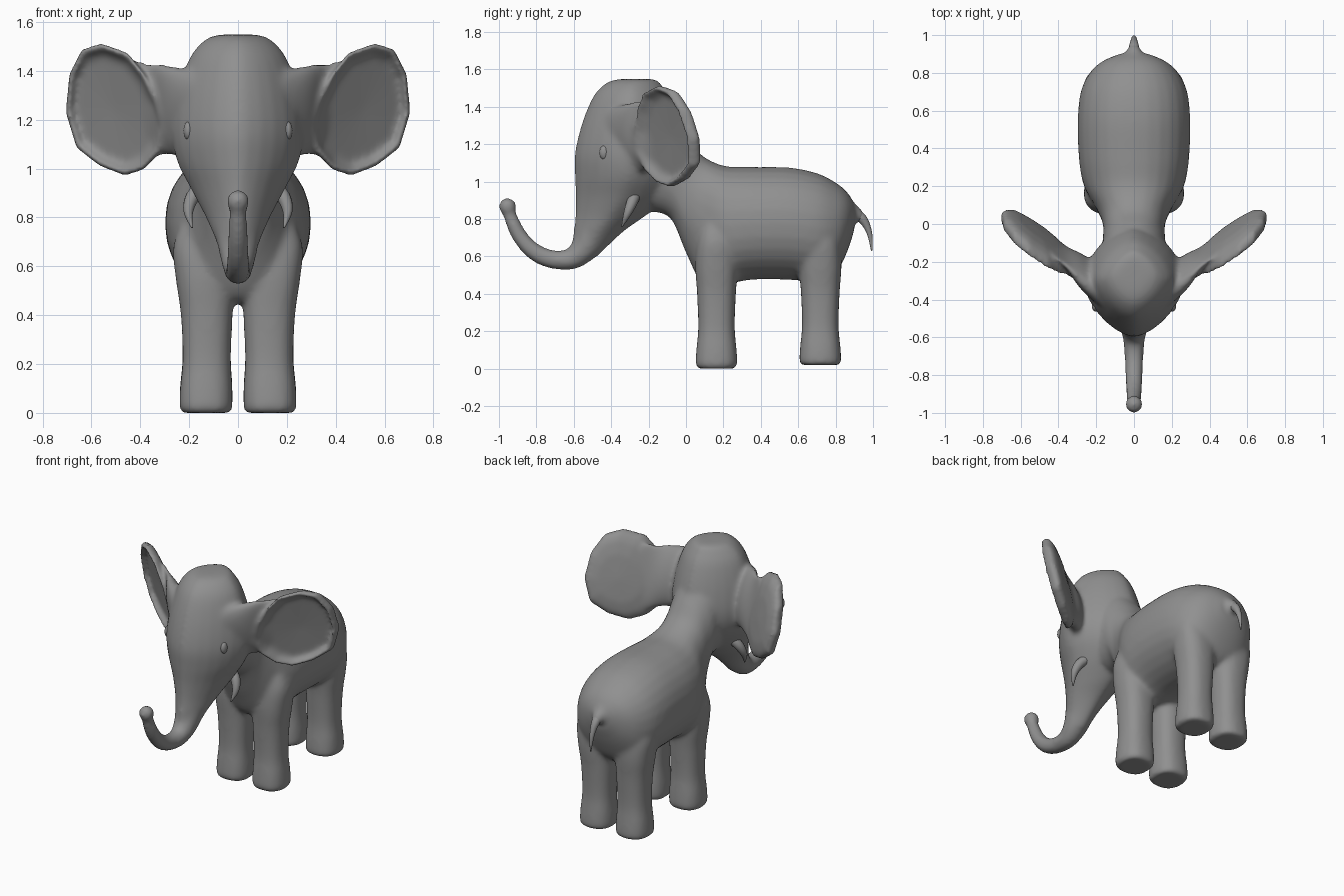
import bpy, bmesh, math
from mathutils import Vector

if "Cube" in bpy.data.objects:
    bpy.data.objects.remove(bpy.data.objects["Cube"])

grey = bpy.data.materials.new("dark_grey")
grey.diffuse_color = (.28, .28, .28, 1)
grey.use_nodes = True
grey.node_tree.nodes["Principled BSDF"].inputs["Base Color"].default_value = grey.diffuse_color


def dense(rows, k=5):
    """Catmull-Rom interpolation of station rows."""
    out = []
    p = [rows[0]] + list(rows) + [rows[-1]]
    for i in range(len(rows) - 1):
        a, b, c, d = p[i:i + 4]
        for j in range(k):
            t = j / k
            out.append([0.5 * (2 * q + (r - o) * t + (2 * o - 5 * q + 4 * r - s) * t * t
                               + (3 * q - o - 3 * r + s) * t ** 3)
                        for o, q, r, s in zip(a, b, c, d)])
    return out + [list(rows[-1])]


def loft(bm, rings):
    """Skin a list of closed rings and cap both ends."""
    part = bmesh.new()
    vr = [[part.verts.new(p) for p in r] for r in rings]
    n = len(vr[0])
    for a, b in zip(vr, vr[1:]):
        for i in range(n):
            j = (i + 1) % n
            part.faces.new((a[i], a[j], b[j], b[i]))
    part.faces.new(vr[0])
    part.faces.new(vr[-1])
    bmesh.ops.recalc_face_normals(part, faces=part.faces)
    me = bpy.data.meshes.new("tmp")
    part.to_mesh(me)
    part.free()
    bm.from_mesh(me)
    bpy.data.meshes.remove(me)


def oval(center, u, v, power=2.0, n=28):
    """Superellipse ring spanned by the half axes u and v."""
    c, u, v = Vector(center), Vector(u), Vector(v)
    pts = []
    for i in range(n):
        a = 2 * math.pi * i / n
        ca, sa = math.cos(a), math.sin(a)
        pts.append(c + u * math.copysign(abs(ca) ** (2 / power), ca)
                   + v * math.copysign(abs(sa) ** (2 / power), sa))
    return pts


def tube(bm, path, n=16):
    """Round tube along rows of x, y, z, radius."""
    rows = dense(path)
    rings = []
    for i, (x, y, z, r) in enumerate(rows):
        a, b = rows[max(i - 1, 0)], rows[min(i + 1, len(rows) - 1)]
        t = (Vector(b[:3]) - Vector(a[:3])).normalized()
        side = (Vector((1, 0, 0)) - t * t.x).normalized()
        rings.append(oval((x, y, z), side * r, t.cross(side) * r, n=n))
    loft(bm, rings)


def ball(bm, center, size):
    res = bmesh.ops.create_uvsphere(bm, u_segments=20, v_segments=12, radius=1)
    for v in res["verts"]:
        v.co = Vector(center) + Vector(v.co[i] * size[i] for i in range(3))


def finish(bm, name):
    me = bpy.data.meshes.new(name)
    bm.to_mesh(me)
    bm.free()
    for p in me.polygons:
        p.use_smooth = True
    me.materials.append(grey)
    ob = bpy.data.objects.new(name, me)
    bpy.context.collection.objects.link(ob)
    return ob


skin = bmesh.new()

# torso and neck: y, top, bottom, half width
torso = [(-.18, 1.30, .84, .16), (-.08, 1.33, .80, .165), (0, 1.245, .62, .165),
         (.08, 1.145, .47, .20), (.2, 1.085, .45, .265), (.35, 1.078, .475, .292),
         (.55, 1.075, .475, .298), (.7, 1.045, .465, .282), (.8, .995, .51, .235),
         (.86, .945, .62, .17), (.9, .885, .74, .08)]
loft(skin, [oval((0, y, (t + b) / 2), (w, 0, 0), (0, 0, (t - b) / 2), 2.15)
            for y, t, b, w in dense(torso)])

# head: z, front, back, half width
head = [(1.549, -.32, -.2, .04), (1.542, -.39, -.155, .105), (1.51, -.45, -.125, .155),
        (1.44, -.505, -.08, .205), (1.3, -.56, -.03, .25), (1.15, -.595, 0, .27),
        (1.03, -.595, -.02, .25), (.92, -.59, -.09, .195), (.82, -.592, -.21, .142),
        (.75, -.6, -.31, .11), (.68, -.61, -.39, .082), (.6, -.64, -.47, .065)]
loft(skin, [oval((0, (f + b) / 2, z), (w, 0, 0), (0, (b - f) / 2, 0), 1.6)
            for z, f, b, w in dense(head)])

# trunk with rounded tip
tube(skin, [(0, -.5, .72, .09), (0, -.54, .645, .075), (0, -.605, .59, .06),
            (0, -.68, .58, .052), (0, -.76, .597, .049), (0, -.83, .64, .046),
            (0, -.89, .71, .042), (0, -.93, .79, .038), (0, -.955, .86, .033)])
ball(skin, (0, -.954, .866), (.048, .048, .048))

# swelling at the tail root
tube(skin, [(0, .79, .84, .12), (0, .86, .83, .085), (0, .91, .82, .045),
            (0, .945, .8, .027)])

# legs: z, centre x, half width, half depth
leg = [(0, .13, .098, .098), (.02, .131, .108, .112), (.1, .13, .107, .108),
       (.22, .128, .099, .098), (.4, .128, .106, .104), (.55, .135, .12, .114),
       (.68, .14, .125, .105), (.8, .13, .095, .08)]
# ears: outline (x, z) on a slanted plane, ring scale and depth
outline = [(.45, 1.475), (.56, 1.515), (.64, 1.49), (.692, 1.388), (.707, 1.23), (.662, 1.083),
           (.565, 1.008), (.46, .968), (.38, .995), (.32, 1.065), (.3, 1.16), (.325, 1.27),
           (.38, 1.385)]
ear_rings = [(.05, .095), (.55, .088), (.82, .07), (.96, .045), (1, .012), (.99, -.015),
             (.955, -.027), (.91, -.02), (.87, .01), (.79, .028), (.05, .036)]


def ear_y(x, z):
    return -.19 + .75 * x - .25 * z


for s in (1, -1):
    for y, base in ((.163, 0), (.718, .018)):
        loft(skin, [oval((s * x, y, z + base * (1 - z / .8)), (w, 0, 0), (0, d, 0), 2.4)
                    for z, x, w, d in dense(leg, 4)])
    rings = []
    for k, dy in ear_rings:
        ring = []
        for px, pz in outline:
            x, z = .51 + (px - .51) * k, 1.24 + (pz - 1.24) * k
            ring.append(Vector((s * x, ear_y(x, z) + dy, z)))
        rings.append(ring)
    loft(skin, rings)
    # ear root: x, centre z, half height, half thickness, depth
    root = [(.1, 1.22, .17, .12, .05), (.2, 1.225, .18, .1, .035), (.29, 1.24, .185, .08, .04),
            (.36, 1.24, .195, .035, .055), (.43, 1.24, .21, .018, .062)]
    loft(skin, [oval((s * x, ear_y(x, z) + d, z), (0, -.25 * h, h), (0, t, 0))
                for x, z, h, t, d in dense(root)])

# fuse the skin into one soft surface
body = finish(skin, "elephant_skin")
rm = body.modifiers.new("fuse", 'REMESH')
rm.mode = 'VOXEL'
rm.voxel_size = .0125
rm.use_smooth_shade = True
sm = body.modifiers.new("soften", 'SMOOTH')
sm.factor = .5
sm.iterations = 14

# tail
bm = bmesh.new()
tube(bm, [(0, .89, .835, .03), (0, .94, .803, .026), (0, .97, .755, .018),
          (0, .986, .7, .012), (0, .993, .63, .004)])
finish(bm, "tail")

# eyes and tusks
for s, side in ((1, "left"), (-1, "right")):
    bm = bmesh.new()
    ball(bm, (s * .203, -.437, 1.155), (.02, .026, .038))
    finish(bm, side + "_eye")
    bm = bmesh.new()
    tube(bm, [(s * .14, -.27, .93, .03), (s * .185, -.29, .885, .029),
              (s * .203, -.315, .825, .02), (s * .188, -.343, .757, .003)], 12)
    finish(bm, side + "_tusk")
